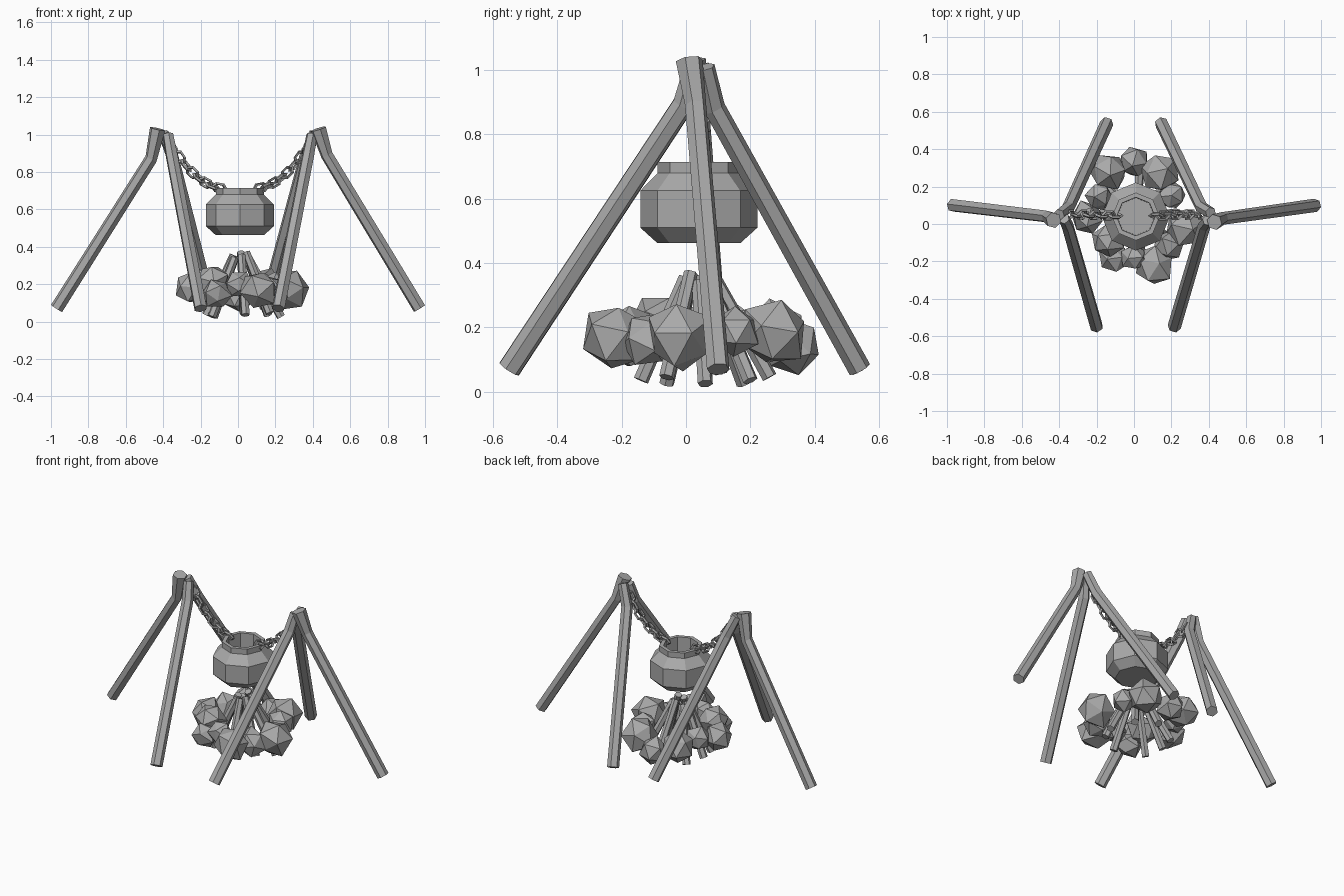
import bpy, bmesh, math, random
from mathutils import Vector, Matrix, Euler

if "Cube" in bpy.data.objects:
    bpy.data.objects.remove(bpy.data.objects["Cube"])
random.seed(4)

gray = bpy.data.materials.new("plain gray")
gray.use_nodes = True
gray.diffuse_color = (0.4, 0.4, 0.4, 1)
gray.node_tree.nodes["Principled BSDF"].inputs["Base Color"].default_value = (0.4, 0.4, 0.4, 1)


def finish(bm, name):
    bmesh.ops.recalc_face_normals(bm, faces=bm.faces)
    mesh = bpy.data.meshes.new(name)
    bm.to_mesh(mesh)
    bm.free()
    mesh.materials.append(gray)
    ob = bpy.data.objects.new(name, mesh)
    bpy.context.collection.objects.link(ob)
    return ob


def bridge(bm, a, b):
    n = len(a)
    for i in range(n):
        bm.faces.new((a[i], a[(i + 1) % n], b[(i + 1) % n], b[i]))


def pole(name, path, radii, sides=6):
    """Faceted rod along a path with a radius at each point."""
    bm = bmesh.new()
    path = [Vector(p) for p in path]
    rings = []
    for i, p in enumerate(path):
        t = (path[min(i + 1, len(path) - 1)] - path[max(i - 1, 0)]).normalized()
        u = t.cross(Vector((0.3, 1, 0.1))).normalized()
        v = t.cross(u)
        angles = [math.tau * k / sides for k in range(sides)]
        rings.append([bm.verts.new(p + radii[i] * (u * math.cos(a) + v * math.sin(a))) for a in angles])
    for a, b in zip(rings, rings[1:]):
        bridge(bm, a, b)
    bm.faces.new(rings[0])
    bm.faces.new(rings[-1])
    return finish(bm, name)


# Tripods: foot, bend near the top, tip
legs = {
    "right_outer_leg": [(-0.97, 0.1, 0.07), (-0.465, 0.04, 0.87), (-0.43, 0.02, 1.03)],
    "right_front_leg": [(-0.2, -0.55, 0.07), (-0.355, -0.01, 0.89), (-0.375, 0.03, 1.0)],
    "right_back_leg": [(-0.145, 0.54, 0.07), (-0.35, 0.09, 0.88), (-0.4, 0.05, 1.01)],
    "left_outer_leg": [(0.97, 0.1, 0.07), (0.475, 0.03, 0.89), (0.43, 0.01, 1.03)],
    "left_front_leg": [(0.215, -0.55, 0.07), (0.375, -0.01, 0.89), (0.395, 0.02, 1.0)],
    "left_back_leg": [(0.145, 0.54, 0.07), (0.36, 0.09, 0.88), (0.41, 0.06, 1.01)],
}
for name, path in legs.items():
    top = 0.043 if "outer" in name else 0.03
    pole(name, path, [0.036, 0.034, top])

# Open eight-sided pot: outer wall, rim, then inner wall and floor
centre = Vector((0.01, 0.04, 0))
profile = [(0.13, 0.463), (0.182, 0.51), (0.182, 0.625), (0.128, 0.68),
           (0.128, 0.715), (0.103, 0.715), (0.1, 0.52)]
bm = bmesh.new()
rings = []
for r, z in profile:
    rings.append([bm.verts.new(centre + Vector((r * math.cos(k * math.pi / 4), r * math.sin(k * math.pi / 4), z)))
                  for k in range(8)])
for a, b in zip(rings, rings[1:]):
    bridge(bm, a, b)
bm.faces.new(rings[0])
bm.faces.new(rings[-1])
finish(bm, "pot")


# Chains of six-sided links, alternately turned
def chain(name, start, sag, end, count=8):
    start, sag, end = Vector(start), Vector(sag), Vector(end)
    for i in range(count):
        t = i / (count - 1)
        p = start * (1 - t) ** 2 + sag * 2 * t * (1 - t) + end * t * t
        d = ((sag - start) * (1 - t) + (end - sag) * t).normalized()
        side = Vector((0, 1, 0))
        up = d.cross(side)
        frame = Matrix((d, side, up)).transposed().to_4x4()
        roll = Matrix.Rotation(math.radians(25 + 90 * (i % 2)), 4, 'X')
        bpy.ops.mesh.primitive_torus_add(major_segments=6, minor_segments=4,
                                         major_radius=0.029, minor_radius=0.009)
        ob = bpy.context.object
        ob.name = f"{name}_link_{i + 1}"
        ob.data.materials.append(gray)
        ob.matrix_world = Matrix.Translation(p) @ frame @ roll @ Matrix.Diagonal((1.2, 0.9, 1, 1))


chain("right_chain", (-0.345, 0.05, 0.93), (-0.23, 0.05, 0.74), (-0.1, 0.045, 0.715))
chain("left_chain", (0.365, 0.05, 0.93), (0.25, 0.05, 0.74), (0.12, 0.045, 0.715))

# Ring of rough stones: x, y, z, radius
stones = [(-0.14, 0.28, 0.18, 0.1), (0, 0.33, 0.14, 0.08), (0.14, 0.27, 0.18, 0.1),
          (-0.19, 0.15, 0.2, 0.075), (0.2, 0.15, 0.19, 0.075), (0.27, -0.02, 0.17, 0.1),
          (-0.25, 0.03, 0.18, 0.09), (-0.14, -0.09, 0.22, 0.09), (0.18, -0.12, 0.16, 0.085),
          (-0.11, -0.18, 0.15, 0.075), (0.11, -0.22, 0.17, 0.1), (0.0, -0.18, 0.2, 0.07)]
for i, (x, y, z, r) in enumerate(stones):
    bm = bmesh.new()
    bmesh.ops.create_icosphere(bm, subdivisions=1, radius=r * 1.06)
    for v in bm.verts:
        v.co *= random.uniform(0.88, 1.12)
    turn = Euler([random.uniform(0, math.tau) for _ in range(3)]).to_matrix()
    bmesh.ops.rotate(bm, verts=bm.verts, matrix=turn)
    ob = finish(bm, f"stone_{i + 1}")
    ob.location = (x, y, z)

# Leaning firewood
feet = [(-0.14, -0.06), (0.04, -0.14), (0.17, -0.06), (0.23, 0.06),
        (0.16, 0.2), (0.03, 0.26), (-0.13, 0.18), (-0.17, 0.06)]
for i, (x, y) in enumerate(feet):
    foot = Vector((x, y, 0.025 + 0.01 * (i % 3)))
    tip = Vector((0.01 + x * 0.2, 0.035 + (y - 0.04) * 0.2, 0.34 + 0.015 * (i % 3)))
    pole(f"log_{i + 1}", [foot, tip], [0.024, 0.022])
